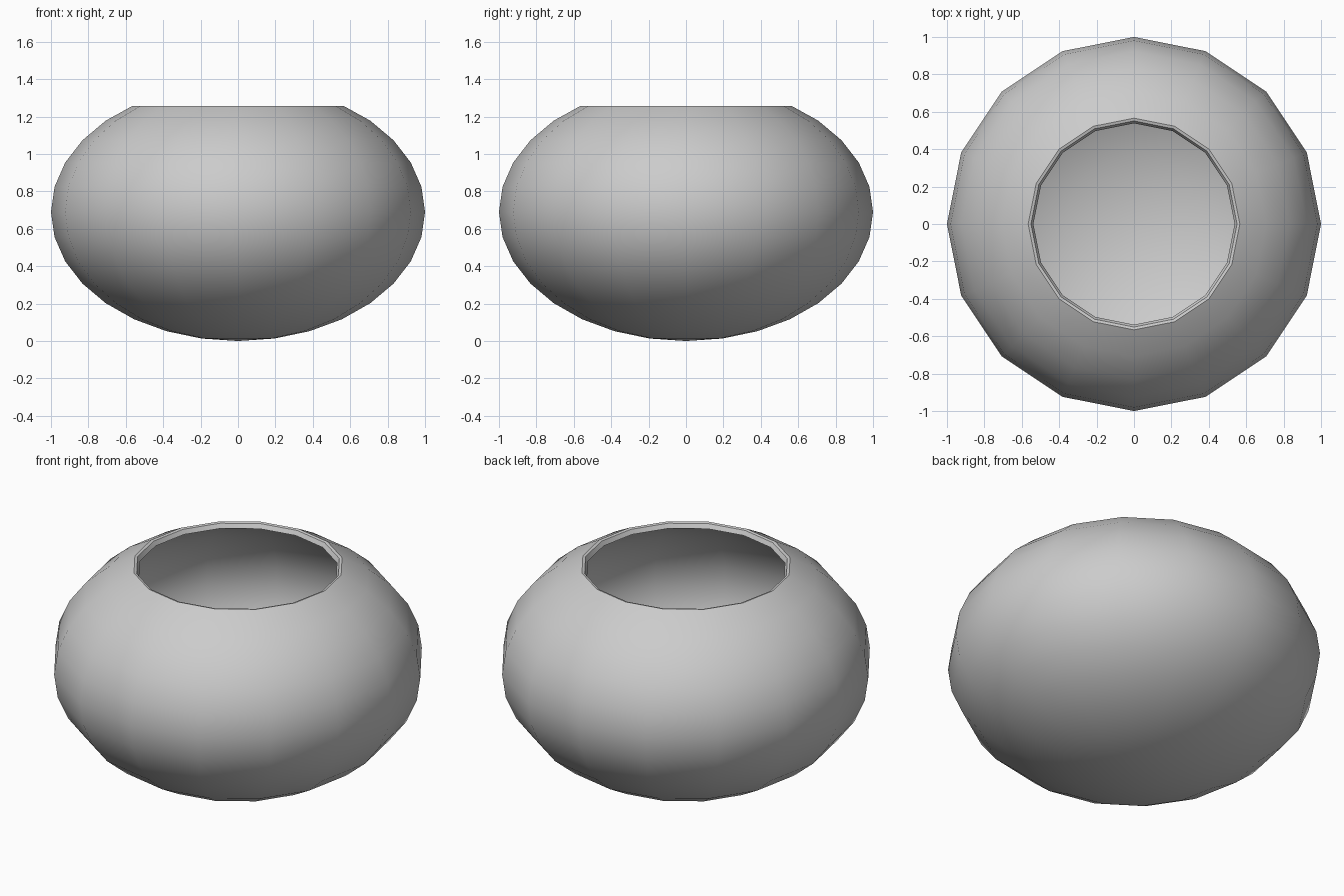
import bpy, bmesh
from math import sin, cos, pi, radians

if "Cube" in bpy.data.objects:
    bpy.data.objects.remove(bpy.data.objects["Cube"])

SEG = 16
STEP = pi / 16
MID = 0.69          # height of the widest ring


def shell(radius, half_height, steps):
    """Ellipsoid profile points (r, z); step 0 is the lower pole."""
    return [(radius * sin(k * STEP), MID - half_height * cos(k * STEP)) for k in steps]


# Outer wall, rim, then inner wall back down to the inner pole
outer = shell(1.0, 0.69, range(1, 13)) + [(0.566, 1.256)]
rim = [(0.551, 1.252)]
inner = [(0.538, 1.227)] + shell(0.965, 0.655, range(12, 0, -1))

bm = bmesh.new()
rings = []
for r, z in outer + rim + inner:
    rings.append([bm.verts.new((r * cos(2 * pi * i / SEG), r * sin(2 * pi * i / SEG), z))
                  for i in range(SEG)])
for a, b in zip(rings, rings[1:]):
    for i in range(SEG):
        j = (i + 1) % SEG
        bm.faces.new((a[i], a[j], b[j], b[i]))

# Poles closing the bottom outside and inside
for ring, z in ((rings[0], 0.0), (rings[-1], MID - 0.655)):
    pole = bm.verts.new((0, 0, z))
    for i in range(SEG):
        bm.faces.new((ring[i], ring[(i + 1) % SEG], pole))
bmesh.ops.recalc_face_normals(bm, faces=bm.faces)

mesh = bpy.data.meshes.new("round_bowl")
bm.to_mesh(mesh)
bm.free()
bowl = bpy.data.objects.new("round_bowl", mesh)
bpy.context.collection.objects.link(bowl)

# Smooth walls, crisp rim
bpy.context.view_layer.objects.active = bowl
bowl.select_set(True)
bpy.ops.object.shade_smooth_by_angle(angle=radians(30))
